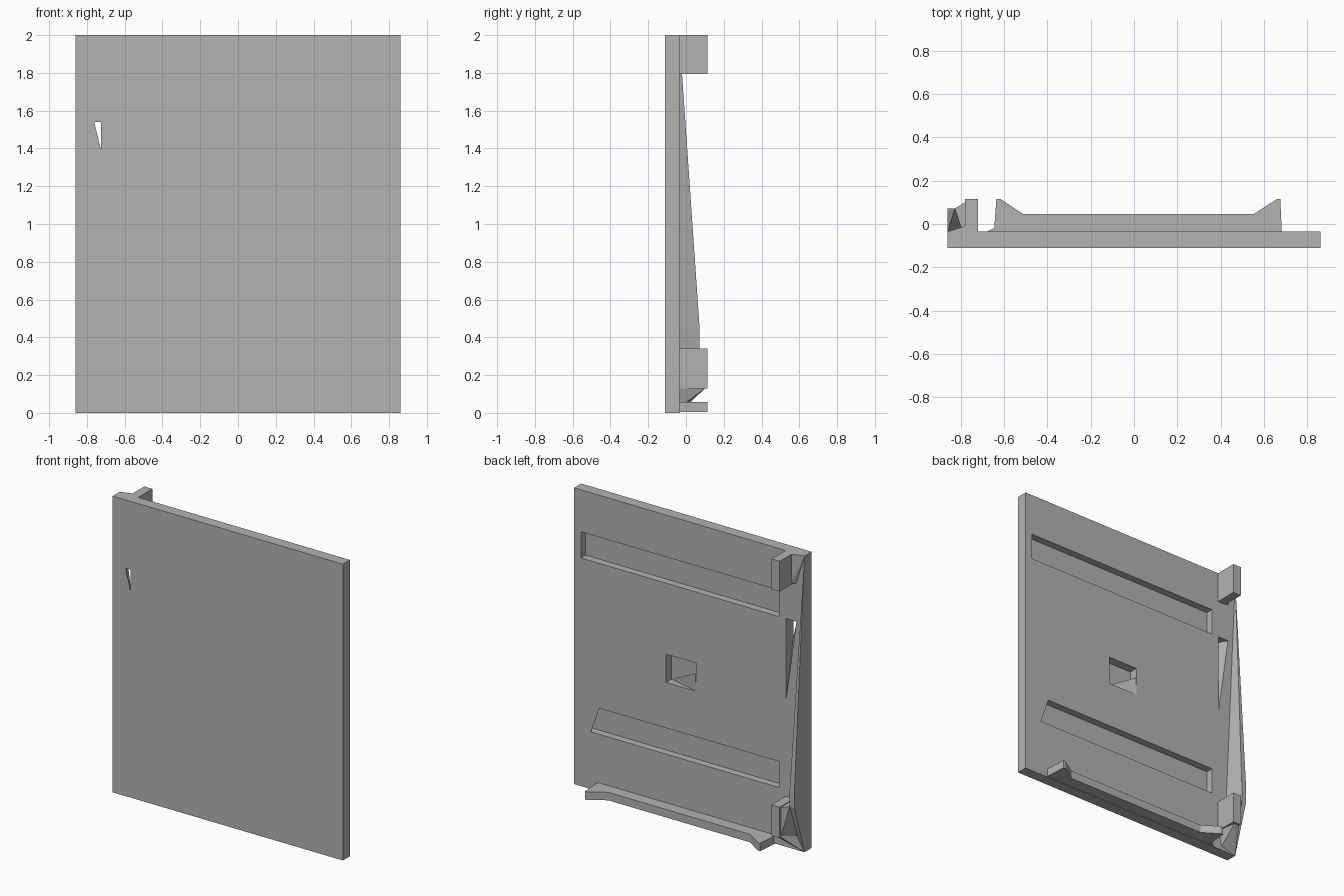
import bpy, bmesh
from mathutils import Vector

cube = bpy.data.objects.get("Cube")
if cube:
    bpy.data.objects.remove(cube, do_unlink=True)

grey = bpy.data.materials.new("plain_grey")
grey.use_nodes = True
GREY = (0.45, 0.45, 0.45, 1)
grey.diffuse_color = GREY
grey.node_tree.nodes["Principled BSDF"].inputs["Base Color"].default_value = GREY

EDGE, FRONT, BACK = -0.86, -0.11, -0.035   # hinge side and panel faces


def finish(name, bm):
    bmesh.ops.recalc_face_normals(bm, faces=bm.faces)
    mesh = bpy.data.meshes.new(name)
    bm.to_mesh(mesh)
    bm.free()
    mesh.materials.append(grey)
    obj = bpy.data.objects.new(name, mesh)
    bpy.context.collection.objects.link(obj)
    return obj


def hull(name, points):
    """Convex solid around a few corner points."""
    bm = bmesh.new()
    for p in points:
        bm.verts.new(p)
    result = bmesh.ops.convex_hull(bm, input=bm.verts)
    spare = [v for v in result["geom_interior"] if isinstance(v, bmesh.types.BMVert)]
    bmesh.ops.delete(bm, geom=spare, context='VERTS')
    bmesh.ops.dissolve_limit(bm, angle_limit=0.01, verts=bm.verts, edges=bm.edges)
    return finish(name, bm)


def box(name, x, y, z):
    return hull(name, [(a, b, c) for a in x for b in y for c in z])


def prism(name, outline, z0, z1):
    """Extrude an xy outline upward."""
    bm = bmesh.new()
    face = bm.faces.new([bm.verts.new((x, y, z0)) for x, y in outline])
    out = bmesh.ops.extrude_face_region(bm, geom=[face])
    top = [v for v in out["geom"] if isinstance(v, bmesh.types.BMVert)]
    bmesh.ops.translate(bm, verts=top, vec=Vector((0, 0, z1 - z0)))
    return finish(name, bm)


def cut(target, cutter):
    cutter.hide_render = True
    mod = target.modifiers.new(cutter.name, 'BOOLEAN')
    mod.operation, mod.solver, mod.object = 'DIFFERENCE', 'EXACT', cutter
    bpy.context.view_layer.objects.active = target
    bpy.ops.object.modifier_apply(modifier=mod.name)
    bpy.data.objects.remove(cutter, do_unlink=True)


# Flat panel with recesses in the back
panel = box("panel", (EDGE, -EDGE), (FRONT, BACK), (0, 2))
OUT = 0.02
cut(panel, box("upper_recess", (-0.67, 0.81), (-0.085, OUT), (1.54, 1.717)))
cut(panel, box("centre_recess", (-0.05, 0.173), (-0.095, OUT), (0.87, 1.06)))
cut(panel, hull("lower_recess", [(x + shift, y, z) for y, shift in ((-0.085, 0.035), (BACK + OUT, -0.014))
                                 for x, z in ((0.673, 0.562), (0.733, 0.386))]
                + [(-0.67, y, z) for y in (-0.085, BACK + OUT) for z in (0.386, 0.562)]))

# Tapered slot that breaks through the front
cut(panel, hull("slot", [(-0.80, BACK, 1.54), (-0.722, BACK, 1.54), (-0.722, BACK, 0.99),
                         (-0.80, BACK + 0.01, 1.54), (-0.722, BACK + 0.01, 1.54),
                         (-0.722, BACK + 0.01, 0.99),
                         (-0.76, FRONT - 0.001, 1.54), (-0.725, FRONT - 0.001, 1.54),
                         (-0.725, FRONT - 0.001, 1.395)]))

# Small ramp in the corner of the centre recess
hull("recess_ramp", [(0.173, -0.095, 0.87), (-0.05, -0.095, 0.87),
                     (-0.052, BACK, 0.87), (-0.045, BACK, 0.99)])

# Hinge posts
for name, low, high in (("upper_hinge_post", 1.795, 2.0), ("lower_hinge_post", 0.13, 0.34)):
    box(name, (-0.78, -0.72), (BACK - 0.01, 0.115), (low, high))

# Sloped fillet beside the upper post
hull("upper_fillet", [(EDGE, BACK, 2), (-0.78, BACK, 2), (-0.78, -0.01, 2),
                      (-0.80, BACK, 1.8), (-0.78, BACK, 1.8), (-0.78, -0.015, 1.8)])

# Long fin widening down the hinge edge
hull("edge_fin", [(EDGE, BACK, 2), (EDGE, BACK, 0), (EDGE, 0.072, 0.45), (EDGE, 0.072, 0.34),
                  (-0.825, 0.072, 0.45), (-0.825, 0.072, 0.34),
                  (-0.79, BACK, 0.45), (-0.79, BACK, 0.1)])

# Web and gusset joining the fin to the lower post
hull("lower_web", [(-0.825, 0.072, 0.34), (-0.78, 0.1, 0.33), (-0.78, BACK, 0.34),
                   (-0.83, BACK, 0.34), (-0.78, 0.1, 0.14), (-0.83, BACK, 0.1)])
hull("lower_gusset", [(EDGE, BACK, 0), (-0.72, BACK, 0.13), (-0.78, 0.1, 0.13),
                      (-0.74, 0.1, 0.13), (-0.78, BACK, 0.2), (-0.75, BACK, 0.03)])

# Bottom rail with raised, sloping ends
prism("bottom_rail", [(-0.68, BACK), (-0.645, -0.02), (-0.635, 0.115), (-0.615, 0.115),
                      (-0.51, 0.045), (0.55, 0.045), (0.66, 0.115), (0.675, 0.115),
                      (0.682, BACK)], 0.004, 0.058)
